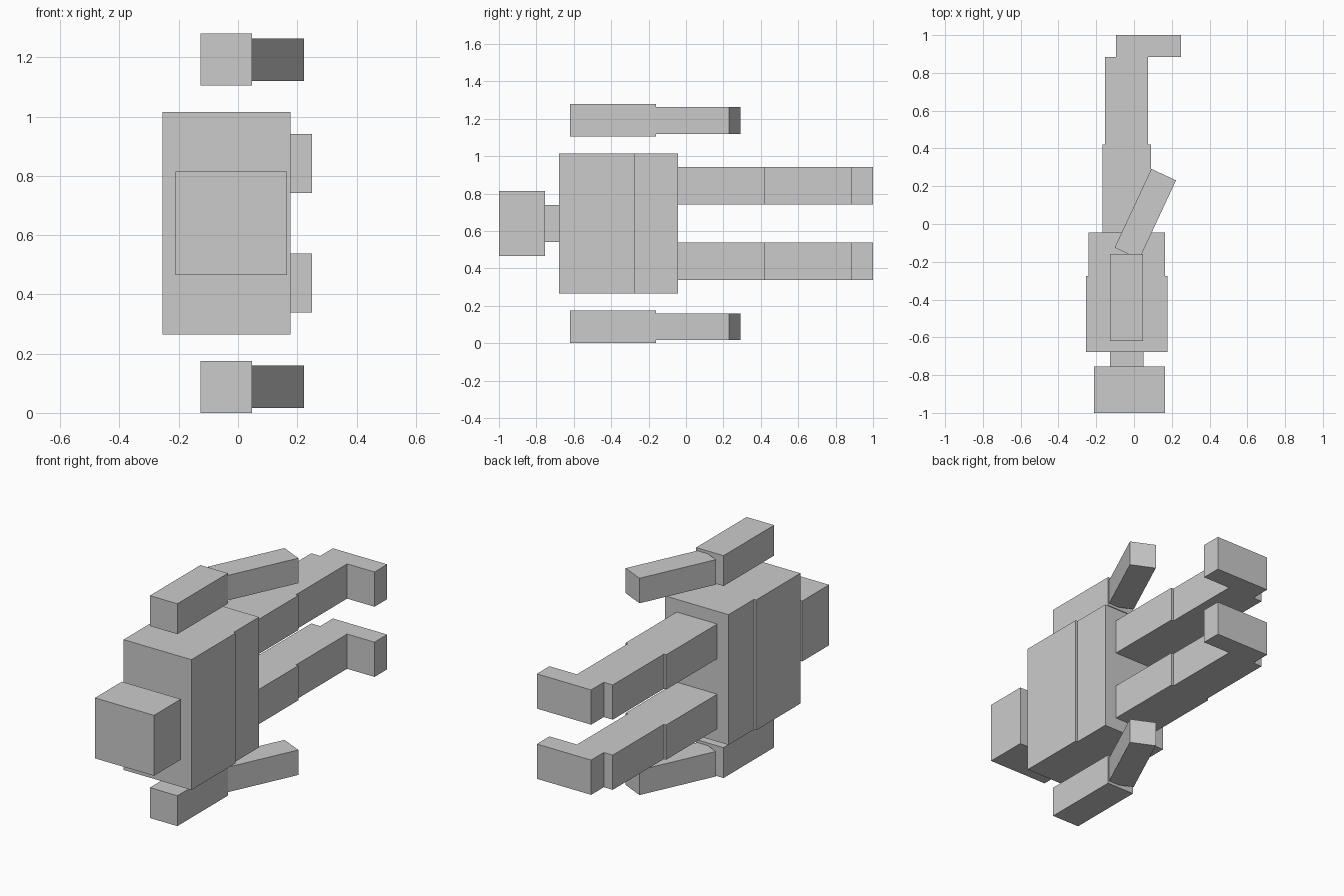
import bpy
import math

if "Cube" in bpy.data.objects:
    bpy.data.objects.remove(bpy.data.objects["Cube"])

# One plain grey for the whole figure
grey = bpy.data.materials.new("light grey")
grey.diffuse_color = (0.6, 0.6, 0.6, 1)
grey.use_nodes = True
grey.node_tree.nodes["Principled BSDF"].inputs["Base Color"].default_value = grey.diffuse_color

MID = 0.64  # height of the mirror plane through the lying figure


def box(name, x, y, z, turn=0.0):
    """Box from (min, max) ranges, optionally turned about z."""
    bpy.ops.mesh.primitive_cube_add(
        size=1, location=[(a + b) / 2 for a, b in (x, y, z)])
    ob = bpy.context.object
    ob.name = name
    ob.scale = [b - a for a, b in (x, y, z)]
    bpy.ops.object.transform_apply(location=False, rotation=False, scale=True)
    ob.rotation_euler.z = turn
    ob.data.materials.append(grey)
    return ob


def pair(name, x, y, z, turn=0.0):
    """Two boxes mirrored about the middle height."""
    box("upper_" + name, x, y, z, turn)
    box("lower_" + name, x, y, (2 * MID - z[1], 2 * MID - z[0]), turn)


# Head, neck and torso
box("head", (-0.211, 0.165), (-1.0, -0.755), (0.466, 0.814))
box("neck", (-0.127, 0.05), (-0.755, -0.678), (0.541, 0.74))
box("chest", (-0.254, 0.178), (-0.678, -0.276), (0.265, 1.015))
box("hips", (-0.24, 0.165), (-0.276, -0.044), (0.265, 1.015))

# Legs
LEG_Z = (0.742, 0.942)
pair("thigh", (-0.168, 0.09), (-0.044, 0.42), LEG_Z)
pair("shin", (-0.153, 0.075), (0.42, 0.885), LEG_Z)
pair("foot", (-0.096, 0.25), (0.885, 1.0), LEG_Z)

# Arms, with the forearm bent forward at the elbow
pair("upper_arm", (-0.127, 0.048), (-0.62, -0.16), (1.105, 1.28))
cx, cy, w, l = 0.06, 0.053, 0.144, 0.46
pair("forearm", (cx - w / 2, cx + w / 2), (cy - l / 2, cy + l / 2),
     (1.12, 1.264), math.radians(-25))
